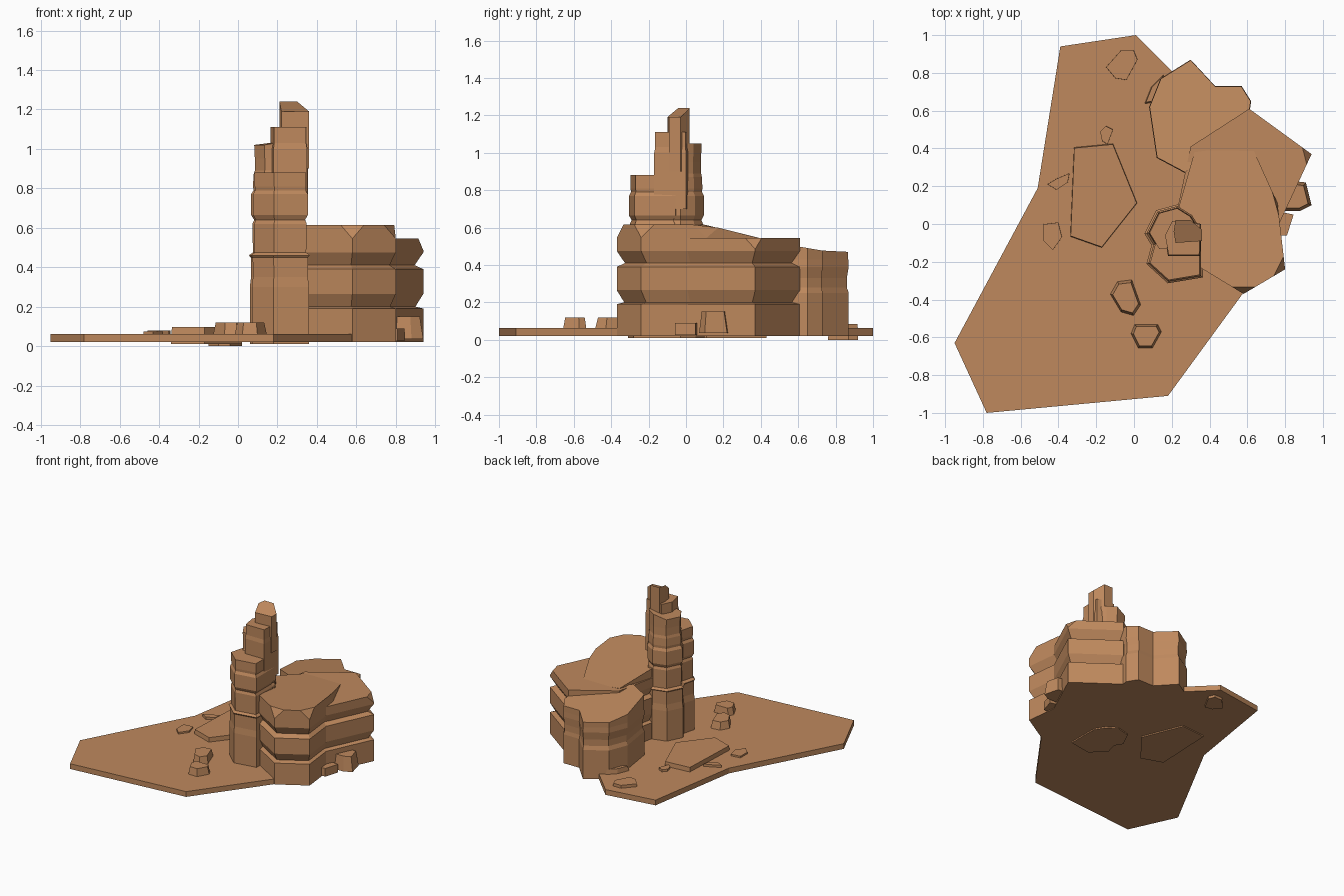
import bpy, bmesh
from mathutils import Vector

if "Cube" in bpy.data.objects:
    bpy.data.objects.remove(bpy.data.objects["Cube"])

mat = bpy.data.materials.new("sandstone")
mat.diffuse_color = (0.52, 0.25, 0.11, 1)
mat.use_nodes = True
mat.node_tree.nodes["Principled BSDF"].inputs["Base Color"].default_value = mat.diffuse_color


def rock(name, outline, levels, top=None, chip=(), chip_size=0.07):
    """Stack scaled copies of an outline; levels are (z, scale) from bottom to top."""
    area = sum(a[0] * b[1] - b[0] * a[1] for a, b in zip(outline, outline[1:] + outline[:1]))
    if area < 0:
        outline = outline[::-1]
    n = len(outline)
    cx = sum(p[0] for p in outline) / n
    cy = sum(p[1] for p in outline) / n
    bm = bmesh.new()
    rings = []
    for i, (z, s) in enumerate(levels):
        ring = []
        for x, y in outline:
            px, py = cx + (x - cx) * s, cy + (y - cy) * s
            pz = top(px, py) if top and i == len(levels) - 1 else z
            ring.append(bm.verts.new((px, py, pz)))
        rings.append(ring)
    for lo, hi in zip(rings, rings[1:]):
        for i in range(n):
            j = (i + 1) % n
            bm.faces.new((lo[i], lo[j], hi[j], hi[i]))
    bm.faces.new(rings[0][::-1])
    bm.faces.new(rings[-1])
    # knock off chosen top corners
    picks = [min(rings[-1], key=lambda v: (v.co.xy - Vector(c)).length) for c in chip]
    if picks:
        bmesh.ops.bevel(bm, geom=picks, offset=chip_size, segments=1,
                        profile=0.5, affect='VERTICES')
    bmesh.ops.recalc_face_normals(bm, faces=bm.faces)
    me = bpy.data.meshes.new(name)
    bm.to_mesh(me)
    bm.free()
    me.materials.append(mat)
    ob = bpy.data.objects.new(name, me)
    bpy.context.collection.objects.link(ob)
    return ob


# Ground slab
rock("ground_slab", [(-.95, -.63), (-.78, -1), (.18, -.91), (.67, -.24), (.62, .43),
                     (.19, .82), (.01, 1), (-.39, .94), (-.51, .19)],
     [(.02, 1), (.062, 1)])

# Mesa: two blocks sharing the same undercut strata
strata = [(.02, 1), (.19, 1), (.2, .9), (.265, 1), (.39, 1), (.41, .89), (.475, 1)]
rock("mesa_front", [(.8, -.24), (.76, .11), (.62, .42), (.32, .38), (.24, .1),
                    (.3, -.2), (.58, -.37)],
     strata + [(.62, 1)], top=lambda x, y: .615 - max(0, y - .13) * .27,
     chip=[(.8, -.24), (.58, -.37), (.76, .11)])
rock("mesa_back", [(.94, .37), (.61, .61), (.3, .41), (.23, .08), (.4, -.1), (.74, -.06)],
     strata + [(.545, 1)], chip=[(.94, .37)], chip_size=.06)

# Rear buttress with a gently sloping cap
rock("rear_buttress", [(.08, .62), (.14, .77), (.3, .87), (.43, .73), (.57, .73),
                       (.62, .65), (.6, .5), (.27, .27), (.12, .35)],
     [(.02, 1), (.25, 1), (.28, .96), (.33, .96), (.39, 1), (.43, .99), (.47, .99)],
     top=lambda x, y: .47 + max(0, .77 - y) * .17)

# Spire: clustered columns with shared rings of erosion
bands = [(.01, 1), (.3, 1), (.35, .96), (.45, .97), (.46, 1.03), (.475, .9), (.62, .92),
         (.64, .86), (.665, .96), (.77, .96), (.79, .88), (.81, .9)]
rock("spire_front_column", [(.07, -.21), (.18, -.31), (.36, -.28), (.36, -.05), (.12, -.03)],
     bands + [(.88, .9)])
rock("spire_back_column", [(.06, -.05), (.12, .07), (.23, .1), (.31, .05), (.36, -.03),
                           (.33, -.15), (.12, -.15)],
     bands + [(.87, .88), (.89, .84), (.95, .84), (1.02, .86)],
     top=lambda x, y: 1.02 if x < .22 else 1.05)
rock("spire_middle_column", [(.16, -.06), (.18, -.17), (.35, -.17), (.355, 0), (.28, .02), (.2, .02)],
     [(.7, 1), (1.0, 1), (1.03, .95), (1.11, .95)])
rock("spire_tip", [(.21, -.04), (.22, -.1), (.36, -.09), (.36, -.03), (.3, .02), (.22, .02)],
     [(.9, 1), (1.1, 1), (1.2, 1)],
     top=lambda x, y: 1.19 if x > .34 or y < -.08 else 1.24)

# Flat flakes lying on the ground
flakes = [
    ([(-.32, .41), (-.11, .43), (.02, .11), (-.17, -.13), (-.34, -.07)], .01, .097),
    ([(-.46, .21), (-.41, .18), (-.35, .22), (-.34, .27), (-.41, .24)], .03, .08),
    ([(-.18, .49), (-.15, .52), (-.11, .5), (-.14, .42), (-.17, .44)], .03, .08),
    ([(-.48, 0), (-.4, .01), (-.38, -.07), (-.43, -.14), (-.48, -.09)], .03, .075),
    ([(-.15, .83), (-.07, .92), (0, .92), (.02, .87), (-.04, .76), (-.1, .77)], 0, .085),
]
for i, (pts, z0, z1) in enumerate(flakes):
    rock(f"flat_flake_{i + 1}", pts, [(z0, 1), (z1, .97)])

# Tapered boulders
boulders = [
    ([(-.13, -.37), (-.09, -.3), (-.01, -.29), (.04, -.43), (0, -.49), (-.07, -.47)], .04, .12),
    ([(-.02, -.58), (0, -.53), (.13, -.53), (.15, -.57), (.1, -.66), (.02, -.66)], .04, .12),
    ([(.76, .14), (.82, .23), (.91, .22), (.94, .1), (.88, .07), (.78, .07)], .035, .15),
    ([(.74, -.06), (.81, -.06), (.845, .05), (.74, .07)], .025, .09),
    ([(.05, .63), (.09, .73), (.16, .8), (.16, .65)], .03, .1),
]
for i, (pts, z0, z1) in enumerate(boulders):
    rock(f"boulder_{i + 1}", pts, [(z0, 1), (z1, .8 if i != 3 else 1)])
